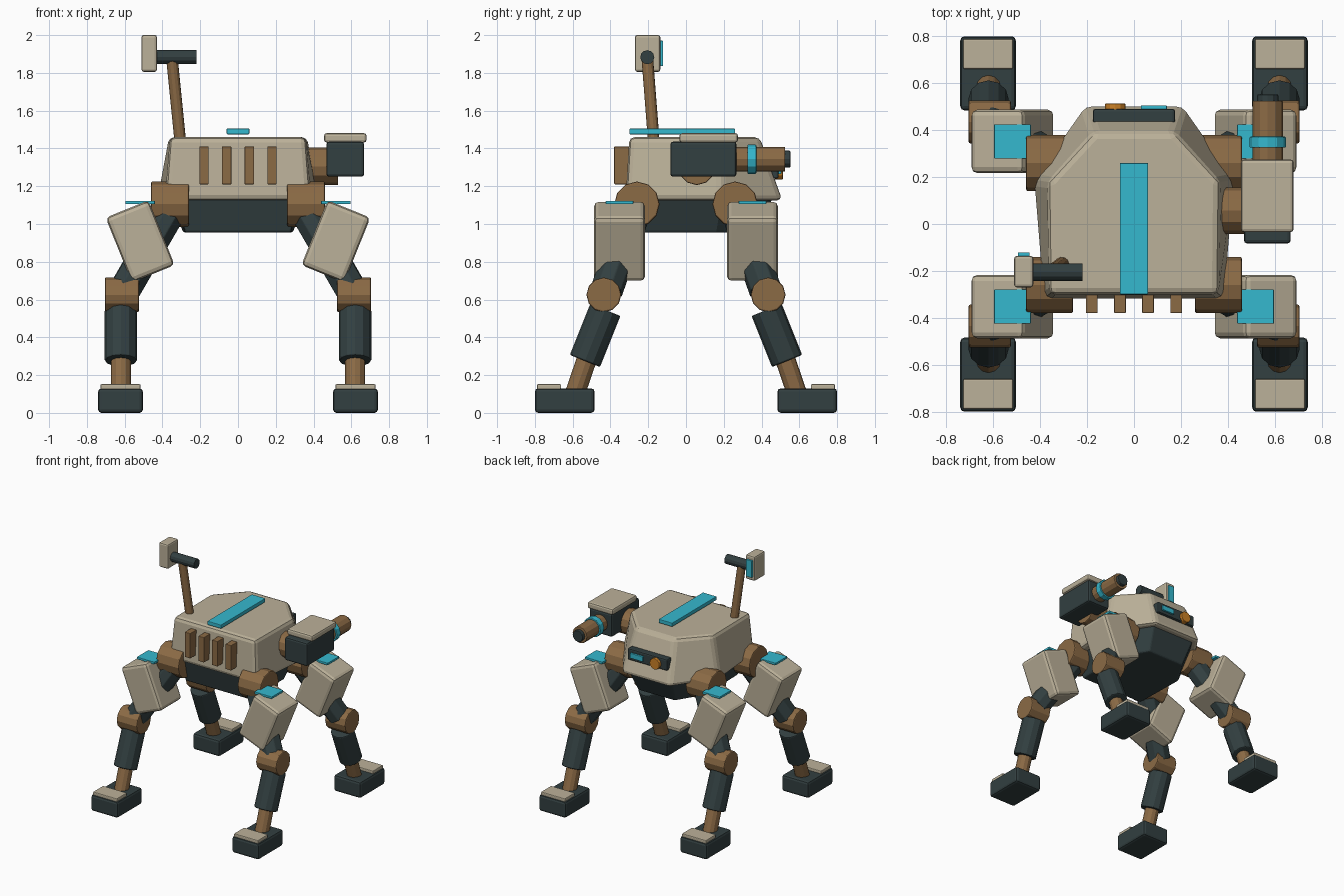
import bpy, bmesh, math
from mathutils import Vector, Matrix

if "Cube" in bpy.data.objects:
    bpy.data.objects.remove(bpy.data.objects["Cube"])


def material(name, rgb):
    m = bpy.data.materials.new(name)
    m.diffuse_color = (*rgb, 1)
    m.use_nodes = True
    m.node_tree.nodes["Principled BSDF"].inputs["Base Color"].default_value = m.diffuse_color
    return m


TAN = material("tan_armor", (0.50, 0.44, 0.32))
BROWN = material("brown_metal", (0.26, 0.145, 0.06))
DARK = material("dark_slate", (0.032, 0.05, 0.052))
CYAN = material("cyan_light", (0.036, 0.48, 0.62))
ORANGE = material("orange_lens", (0.60, 0.22, 0.02))


def finish(name, bm, mat, bevel=0.0):
    bmesh.ops.recalc_face_normals(bm, faces=bm.faces)
    mesh = bpy.data.meshes.new(name)
    bm.to_mesh(mesh)
    bm.free()
    mesh.materials.append(mat)
    ob = bpy.data.objects.new(name, mesh)
    bpy.context.collection.objects.link(ob)
    if bevel:
        mod = ob.modifiers.new("bevel", 'BEVEL')
        mod.width = bevel
        mod.segments = 2
        mod.limit_method = 'ANGLE'
        mod.angle_limit = math.radians(40)
    return ob


def box(name, center, size, mat, bevel=0.0, tilt=0.0):
    bm = bmesh.new()
    m = (Matrix.Translation(center) @ Matrix.Rotation(tilt, 4, 'Y')
         @ Matrix.Diagonal((*size, 1)))
    bmesh.ops.create_cube(bm, size=1, matrix=m)
    return finish(name, bm, mat, bevel)


def rod(name, a, b, r, mat, sides=12, bevel=0.0):
    a, b = Vector(a), Vector(b)
    d = b - a
    m = Matrix.Translation((a + b) / 2) @ d.to_track_quat('Z', 'Y').to_matrix().to_4x4()
    bm = bmesh.new()
    bmesh.ops.create_cone(bm, cap_ends=True, segments=sides, radius1=r,
                          radius2=r, depth=d.length, matrix=m)
    return finish(name, bm, mat, bevel)


def loft(name, low, z0, high, z1, mat, bevel):
    # Half outlines (x > 0) mirrored into closed rings, joined by side faces
    bm = bmesh.new()
    rings = []
    for half, z in ((low, z0), (high, z1)):
        pts = half + [(-x, y) for x, y in reversed(half)]
        rings.append([bm.verts.new((x, y, z)) for x, y in pts])
    n = len(rings[0])
    bm.faces.new(rings[0])
    bm.faces.new(rings[1])
    for i in range(n):
        j = (i + 1) % n
        bm.faces.new((rings[0][i], rings[0][j], rings[1][j], rings[1][i]))
    return finish(name, bm, mat, bevel)


# Body
loft("hull", [(0.21, 0.51), (0.43, 0.19), (0.385, -0.32)], 1.125,
     [(0.17, 0.39), (0.365, 0.18), (0.36, -0.30)], 1.46, TAN, 0.028)
loft("belly", [(0.16, 0.37), (0.29, 0.16), (0.28, -0.26)], 0.955,
     [(0.19, 0.46), (0.36, 0.19), (0.33, -0.30)], 1.14, DARK, 0.01)
box("back_stripe", (0, -0.02, 1.49), (0.12, 0.56, 0.03), CYAN, 0.004)
for i in range(4):
    box(f"vent_{i + 1}", (-0.18 + 0.12 * i, -0.335, 1.31), (0.05, 0.09, 0.2), BROWN, 0.004)

# Sensor face
box("visor", (0, 0.46, 1.285), (0.35, 0.06, 0.09), DARK, 0.01)
box("visor_light", (0.085, 0.495, 1.285), (0.11, 0.02, 0.04), CYAN, 0.003)
rod("visor_lens", (-0.08, 0.47, 1.28), (-0.08, 0.513, 1.28), 0.044, ORANGE, 12, 0.004)

# Legs, repeated in the four quadrants
for sx, side in ((-1, "left"), (1, "right")):
    for sy, end in ((-1, "front"), (1, "back")):
        tag = f"{end}_{side}"

        def p(x, y, z):
            return Vector((sx * x, sy * y, z))

        rod(f"hip_{tag}", p(0.26, 0.26, 1.105), p(0.46, 0.26, 1.105), 0.12, BROWN, 12, 0.008)
        rod(f"thigh_{tag}", p(0.34, 0.26, 1.10), p(0.60, 0.42, 0.65), 0.088, DARK, 8, 0.006)
        box(f"thigh_armor_{tag}", p(0.518, 0.352, 0.908), (0.245, 0.27, 0.37),
            TAN, 0.025, sx * math.radians(22))
        box(f"armor_light_{tag}", p(0.518, 0.352, 1.114), (0.156, 0.146, 0.018), CYAN, 0.003)
        rod(f"knee_{tag}", p(0.525, 0.435, 0.625), p(0.705, 0.435, 0.625), 0.092, BROWN, 12, 0.008)
        rod(f"shin_{tag}", p(0.62, 0.427, 0.545), p(0.62, 0.535, 0.275), 0.086, DARK, 12, 0.008)
        rod(f"ankle_{tag}", p(0.62, 0.52, 0.30), p(0.62, 0.585, 0.11), 0.053, BROWN)
        box(f"foot_{tag}", p(0.622, 0.642, 0.065), (0.237, 0.316, 0.13), DARK, 0.018)
        box(f"toe_plate_{tag}", p(0.622, 0.725, 0.137), (0.212, 0.128, 0.03), TAN, 0.006)

# Side cannon
rod("cannon_mount", (0.33, 0.057, 1.305), (0.53, 0.057, 1.305), 0.099, BROWN, 12, 0.006)
box("cannon_housing", (0.568, 0.092, 1.343), (0.2, 0.35, 0.185), DARK, 0.014)
box("cannon_cover", (0.568, 0.12, 1.456), (0.225, 0.31, 0.05), TAN, 0.014)
rod("cannon_barrel", (0.57, 0.25, 1.343), (0.57, 0.525, 1.343), 0.065, BROWN, 12, 0.005)
rod("cannon_ring", (0.57, 0.325, 1.343), (0.57, 0.372, 1.343), 0.077, CYAN, 12, 0.004)
rod("cannon_muzzle", (0.57, 0.51, 1.343), (0.57, 0.552, 1.343), 0.045, DARK, 12, 0.004)

# Sensor mast
rod("mast", (-0.305, -0.17, 1.43), (-0.35, -0.205, 1.88), 0.031, BROWN)
rod("mast_crossbar", (-0.44, -0.205, 1.883), (-0.22, -0.205, 1.883), 0.037, DARK)
box("mast_head", (-0.47, -0.203, 1.903), (0.082, 0.134, 0.195), TAN, 0.012)
box("mast_screen", (-0.47, -0.13, 1.903), (0.05, 0.018, 0.135), CYAN, 0.003)
